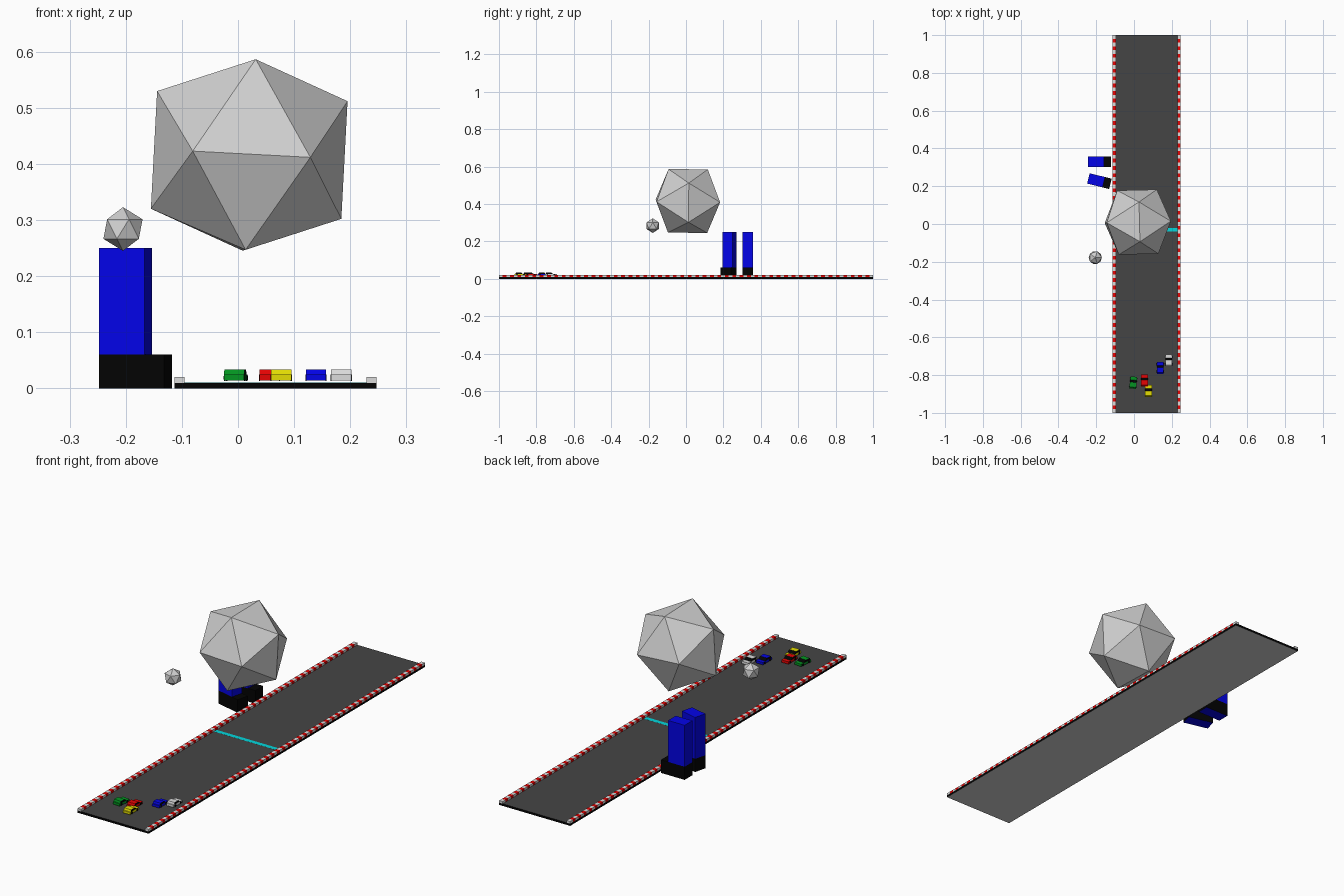
import bpy
import bmesh
from math import radians, floor
from mathutils import Matrix, Vector

cube = bpy.data.objects.get("Cube")
if cube:
    bpy.data.objects.remove(cube, do_unlink=True)


def material(name, r, g, b):
    m = bpy.data.materials.new(name)
    m.use_nodes = True
    m.diffuse_color = (r, g, b, 1)
    bsdf = next(n for n in m.node_tree.nodes if n.type == 'BSDF_PRINCIPLED')
    bsdf.inputs["Base Color"].default_value = (r, g, b, 1)
    return m


ASPHALT = material("asphalt grey", 0.06, 0.06, 0.06)
BLACK = material("black", 0.001, 0.001, 0.001)
RED = material("red", 0.8, 0.001, 0.001)
WHITE = material("white", 0.72, 0.72, 0.72)
CYAN = material("cyan", 0.001, 0.68, 0.72)
GREEN = material("green", 0.001, 0.3, 0.015)
YELLOW = material("yellow", 0.78, 0.73, 0.001)
BLUE = material("blue", 0.001, 0.001, 0.8)
STONE = material("stone grey", 0.63, 0.63, 0.63)


def finish(name, bm, mats, matrix=Matrix()):
    bmesh.ops.recalc_face_normals(bm, faces=bm.faces[:])
    mesh = bpy.data.meshes.new(name)
    bm.to_mesh(mesh)
    bm.free()
    for m in mats:
        mesh.materials.append(m)
    ob = bpy.data.objects.new(name, mesh)
    ob.matrix_world = matrix
    bpy.context.collection.objects.link(ob)
    return ob


def add_box(bm, lo, hi, index=0):
    lo, hi = Vector(lo), Vector(hi)
    matrix = Matrix.Translation((lo + hi) / 2) @ Matrix.Diagonal((*(hi - lo), 1))
    verts = bmesh.ops.create_cube(bm, size=1, matrix=matrix)["verts"]
    faces = {f for v in verts for f in v.link_faces}
    for f in faces:
        f.material_index = index
        f.normal_update()
    return verts, faces


def place(x, y, z=0, turn=0):
    return Matrix.Translation((x, y, z)) @ Matrix.Rotation(radians(turn), 4, 'Z')


# Road slab: black rim, asphalt on top, pale underneath
LEFT, RIGHT, KERB = -0.113, 0.247, 0.018
bm = bmesh.new()
for f in add_box(bm, (LEFT, -1, 0), (RIGHT, 1, 0.01))[1]:
    f.material_index = 1 if f.normal.z > 0.5 else 2 if f.normal.z < -0.5 else 0
finish("road", bm, [BLACK, ASPHALT, STONE])

# Striped kerbs along both edges, white at each end
COUNT = 101
STRIPE = 2 / COUNT
for name, x in (("right_kerb", LEFT), ("left_kerb", RIGHT - KERB)):
    bm = bmesh.new()
    add_box(bm, (x, -1, 0.01), (x + KERB, 1, 0.02))
    for i in range(1, COUNT):
        bmesh.ops.bisect_plane(bm, geom=bm.verts[:] + bm.edges[:] + bm.faces[:],
                               plane_co=(0, -1 + i * STRIPE, 0), plane_no=(0, 1, 0))
    for f in bm.faces:
        y = max(-0.999, min(0.999, f.calc_center_median().y))
        f.material_index = floor((y + 1) / STRIPE) % 2
    finish(name, bm, [WHITE, RED])

# Finish line
bm = bmesh.new()
add_box(bm, (LEFT + KERB, -0.04, 0.01), (RIGHT - KERB, -0.02, 0.0103))
finish("finish_line", bm, [CYAN])

# Standing legs: black shoe with a blue sole, blue trouser leg
for name, y, turn in (("back_leg", 0.329, 0), ("front_leg", 0.227, -14)):
    bm = bmesh.new()
    for f in add_box(bm, (-0.06, -0.028, 0), (0.06, 0.028, 0.06))[1]:
        f.material_index = 1 if f.normal.z < -0.5 else 0
    add_box(bm, (-0.06, -0.028, 0.06), (0.024, 0.028, 0.25), 1)
    finish(name, bm, [BLACK, BLUE], place(-0.183, y, 0, turn))

# Large boulder: icosahedron with one edge facing forward
a, b = 0.105, 0.17
bm = bmesh.new()
for s in (-1, 1):
    for t in (-1, 1):
        for co in ((s * a, t * b, 0), (0, s * a, t * b), (s * b, 0, t * a)):
            bm.verts.new(co)
bmesh.ops.convex_hull(bm, input=bm.verts[:])
tilt = Matrix.Rotation(0.024, 4, 'Z') @ Matrix.Rotation(0.053, 4, 'Y') @ Matrix.Rotation(-0.008, 4, 'X')
finish("large_boulder", bm, [STONE], place(0.02, 0.01, 0.416) @ tilt)

# Small boulder
bm = bmesh.new()
bmesh.ops.create_icosphere(bm, subdivisions=1, radius=0.039)
finish("small_boulder", bm, [STONE], place(-0.205, -0.178, 0.284))


# Cars: low body, cabin with black windscreen and side windows, black wheels
def car(name, paint, x, y, turn):
    bm = bmesh.new()
    add_box(bm, (-0.018, -0.032, 0), (0.018, 0.032, 0.011))
    verts, faces = add_box(bm, (-0.018, -0.027, 0.011), (0.018, 0.014, 0.02))
    for f in faces:
        f.material_index = 1 if f.normal.y > 0.5 or abs(f.normal.x) > 0.5 else 0
    for v in verts:
        if v.co.z > 0.015:
            v.co.y += -0.012 if v.co.y > 0 else 0.003
    for s in (-1, 1):
        for wheel_y in (-0.019, 0.019):
            matrix = Matrix.Translation((s * 0.018, wheel_y, 0.005)) @ Matrix.Rotation(radians(90), 4, 'Y')
            wheel = bmesh.ops.create_cone(bm, cap_ends=True, segments=10, radius1=0.006,
                                          radius2=0.006, depth=0.002, matrix=matrix)
            for f in {f for v in wheel["verts"] for f in v.link_faces}:
                f.material_index = 1
    finish(name, bm, [paint, BLACK], place(x, y, 0.014, turn))


car("green_car", GREEN, -0.004, -0.84, -6)
car("red_car", RED, 0.056, -0.828, 0)
car("yellow_car", YELLOW, 0.077, -0.885, 0)
car("blue_car", BLUE, 0.139, -0.762, 0)
car("white_car", WHITE, 0.184, -0.723, 0)
